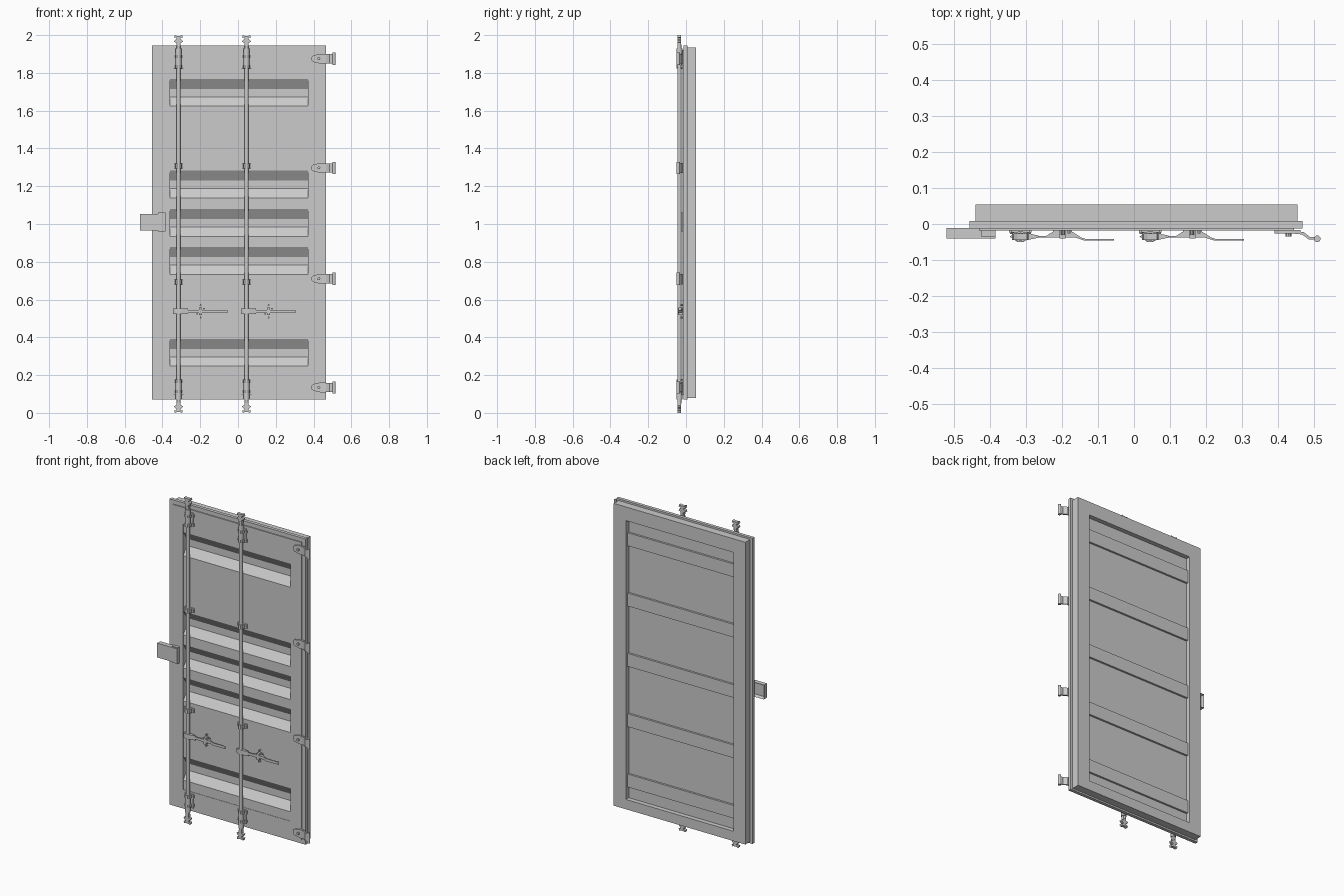
import bpy, bmesh, math
from mathutils import Vector, Matrix

if "Cube" in bpy.data.objects:
    bpy.data.objects.remove(bpy.data.objects["Cube"])


def finish(name, bm, smooth=False):
    bmesh.ops.recalc_face_normals(bm, faces=bm.faces)
    me = bpy.data.meshes.new(name)
    bm.to_mesh(me)
    bm.free()
    ob = bpy.data.objects.new(name, me)
    bpy.context.collection.objects.link(ob)
    if smooth:
        bpy.ops.object.select_all(action='DESELECT')
        ob.select_set(True)
        bpy.context.view_layer.objects.active = ob
        bpy.ops.object.shade_smooth_by_angle(angle=math.radians(35))
    return ob


def place(axis, p, q, t):
    return {'x': (t, p, q), 'y': (p, t, q), 'z': (p, q, t)}[axis]


def prism(name, pts, axis, a, b):
    """Extrude a closed 2D outline along an axis from a to b."""
    bm = bmesh.new()
    face = bm.faces.new([bm.verts.new(place(axis, p, q, a)) for p, q in pts])
    ext = bmesh.ops.extrude_face_region(bm, geom=[face])
    d = Vector(place(axis, 0, 0, b - a))
    bmesh.ops.translate(bm, vec=d, verts=[v for v in ext['geom'] if isinstance(v, bmesh.types.BMVert)])
    return finish(name, bm)


def box(name, x0, x1, y0, y1, z0, z1):
    return prism(name, [(x0, z0), (x1, z0), (x1, z1), (x0, z1)], 'y', y0, y1)


def cyl(name, axis, p, q, a, b, r, n=16):
    bm = bmesh.new()
    rot = {'z': Matrix(), 'y': Matrix.Rotation(math.pi / 2, 4, 'X'), 'x': Matrix.Rotation(math.pi / 2, 4, 'Y')}[axis]
    m = Matrix.Translation(place(axis, p, q, (a + b) / 2)) @ rot
    bmesh.ops.create_cone(bm, cap_ends=True, segments=n, radius1=r, radius2=r, depth=b - a, matrix=m)
    return finish(name, bm, n > 6)


def ring(name, outer, inner, y0, y1):
    """Rectangular frame; rectangles are (x0, x1, z0, z1)."""
    bm = bmesh.new()
    loops = []
    for (x0, x1, z0, z1), y in ((outer, y0), (outer, y1), (inner, y1), (inner, y0)):
        loops.append([bm.verts.new((x, y, z)) for x, z in ((x0, z0), (x1, z0), (x1, z1), (x0, z1))])
    for i in range(4):
        a, b = loops[i], loops[(i + 1) % 4]
        for j in range(4):
            k = (j + 1) % 4
            bm.faces.new((a[j], a[k], b[k], b[j]))
    return finish(name, bm)


# Door frame: back frame, wider seal flange, front frame
L, R = -0.36, 0.37
ring("back_frame", (-0.44, 0.453, 0.08, 1.934), (L, R, 0.14, 1.85), 0.008, 0.054)
ring("seal_flange", (-0.456, 0.467, 0.07, 1.945), (L, R, 0.14, 1.85), -0.012, 0.008)
ring("front_frame", (-0.43, 0.443, 0.095, 1.92), (L, R, 0.19, 1.82), -0.018, -0.012)

# Pressed front panel with five horizontal grooves
front, deep = -0.016, 0.019
prof = [(front, 0.14)]
for zb in (0.247, 0.733, 0.935, 1.138, 1.624):
    prof += [(front, zb), (deep, zb + 0.049), (deep, zb + 0.091), (front, zb + 0.144)]
prof += [(front, 1.85), (0.026, 1.85), (0.026, 0.14)]
prism("grooved_panel", prof, 'x', L, R)

# Inner lining ribs on the back
for i in range(5):
    z = 0.25 + 0.37 * i
    box("lining_rib", L, R, 0.025, 0.038, z - 0.04, z + 0.04)

# Rod end cam outline, right half
CAM = [(0.008, 1.92), (0.010, 1.96), (0.023, 1.963), (0.021, 1.972), (0.010, 1.978),
       (0.010, 1.985), (0.023, 1.988), (0.019, 2.0), (0.008, 1.996)]
RY = -0.035


def lock_rod(rx):
    cyl("lock_rod", 'z', rx, RY, 0.05, 1.95, 0.011)
    for top in (True, False):
        def mz(z):
            return z if top else 2 - z

        def span(a, b):
            return sorted((mz(a), mz(b)))
        # End cam, sleeve and bracket plate
        out = [(rx + x, mz(z)) for x, z in CAM] + [(rx - x, mz(z)) for x, z in reversed(CAM)]
        prism("rod_cam", out, 'y', RY - 0.009, RY + 0.009)
        cyl("rod_sleeve", 'z', rx, RY, *span(1.84, 1.93), 0.0155)
        z0, z1 = span(1.82, 1.905)
        box("bracket_plate", rx - 0.026, rx + 0.026, -0.024, -0.017, z0, z1)
        # Bearing straps wrapped around the rod, with bolts
        for zc, h in ((1.888, 0.008), (1.833, 0.010), (1.307, 0.013)):
            z = mz(zc)
            half = [(0.031, -0.016), (0.031, -0.023), (0.018, -0.025), (0.015, -0.045), (0.008, -0.05)]
            prism("rod_strap", [(rx + x, y) for x, y in half] + [(rx - x, y) for x, y in reversed(half)],
                  'z', z - h, z + h)
            for s in (-1, 1):
                cyl("strap_bolt", 'y', rx + s * 0.025, z, -0.028, -0.02, 0.005, 6)

    # Handle hub clamped on the rod
    hz = 0.538
    hub = [(-0.03, -0.035), (-0.012, -0.046), (0.012, -0.046), (0.05, -0.038), (0.05, -0.032), (0.012, -0.024), (-0.012, -0.024)]
    prism("handle_hub", [(rx + x, y) for x, y in hub], 'z', hz - 0.014, hz + 0.014)
    # Cranked flat handle bar
    bar = [(0.03, -0.033), (0.155, -0.033), (0.18, -0.041), (0.26, -0.041),
           (0.26, -0.046), (0.178, -0.046), (0.153, -0.038), (0.03, -0.038)]
    prism("handle_bar", [(rx + x, y) for x, y in bar], 'z', hz - 0.008, hz + 0.008)
    # Handle keeper: trapezoid foot, upright catch and bolts
    cx = rx + 0.117
    keep = [(-0.026, -0.016), (0.026, -0.016), (0.026, -0.021), (0.05, -0.036), (-0.05, -0.036), (-0.026, -0.021)]
    prism("handle_keeper", [(cx + x, y) for x, y in keep], 'z', hz - 0.006, hz + 0.006)
    box("keeper_catch", cx - 0.008, cx + 0.008, -0.04, -0.014, hz - 0.02, hz + 0.02)
    for s in (-1, 1):
        cyl("keeper_pin", 'y', cx, hz + s * 0.033, -0.03, -0.014, 0.005, 8)
        cyl("keeper_bolt", 'y', cx + s * 0.018, hz + s * 0.014, -0.026, -0.014, 0.005, 6)


for rx in (-0.315, 0.045):
    lock_rod(rx)

# Hinges: tapered blade, cranked arm, barrel and bolt
for z in (0.135, 0.71, 1.297, 1.875):
    blade = [(0.39, -0.010), (0.40, -0.018), (0.435, -0.026), (0.462, -0.026)]
    prism("hinge_blade", [(x, z + d) for x, d in blade] + [(x, z - d) for x, d in reversed(blade)],
          'y', -0.026, -0.016)
    arm = [(0.445, -0.02), (0.47, -0.022), (0.488, -0.036), (0.51, -0.036),
           (0.51, -0.043), (0.485, -0.043), (0.466, -0.029), (0.445, -0.027)]
    prism("hinge_arm", arm, 'z', z - 0.024, z + 0.024)
    cyl("hinge_barrel", 'z', 0.508, -0.041, z - 0.032, z + 0.032, 0.009)
    cyl("hinge_bolt", 'y', 0.428, z, -0.034, -0.025, 0.008, 8)

# Lock box: hollow cover, open at the back, with mounting plate
bm = bmesh.new()
bmesh.ops.create_cube(bm, size=1, matrix=Matrix.Translation((-0.452, -0.026, 1.01)) @ Matrix.Diagonal((0.136, 0.029, 0.088, 1)))
bm.faces.ensure_lookup_table()
back = max(bm.faces, key=lambda f: f.calc_center_median().y)
bmesh.ops.inset_region(bm, faces=[back], thickness=0.008)
bmesh.ops.translate(bm, vec=(0, -0.022, 0), verts=back.verts)
finish("lock_box", bm)
box("lock_box_mount", -0.423, -0.384, -0.036, -0.010, 0.960, 1.060)
